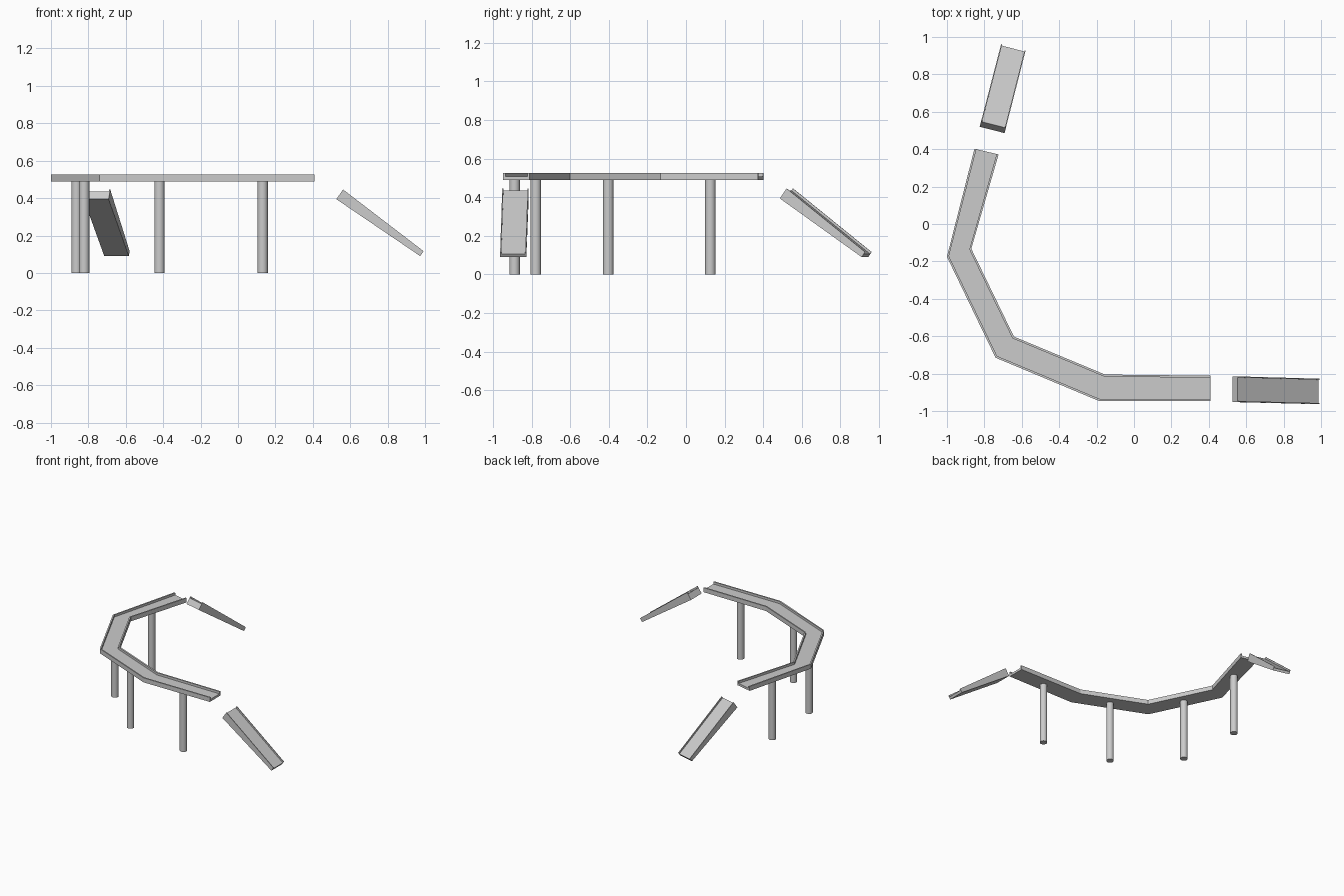
import bpy, bmesh
from mathutils import Vector

if "Cube" in bpy.data.objects:
    bpy.data.objects.remove(bpy.data.objects["Cube"])


def channel(name, stations, wall):
    """Loft a U-shaped section; station = (outer, inner, up, floor, rail)."""
    bm = bmesh.new()
    rings = []
    for o, i, up, floor, rail in stations:
        o, i = Vector(o), Vector(i)
        t = wall / 0.136
        a, b = o.lerp(i, t), i.lerp(o, t)
        pts = [o, i, i + up * rail, b + up * rail, b + up * floor,
               a + up * floor, a + up * rail, o + up * rail]
        rings.append([bm.verts.new(p) for p in pts])
    for r, s in zip(rings, rings[1:]):
        for k in range(8):
            n = (k + 1) % 8
            bm.faces.new((r[k], r[n], s[n], s[k]))
    # end caps: floor slab and the two rails, sharing the section corners
    for r in (rings[0], rings[-1]):
        for q in ((0, 1, 4, 5), (1, 2, 3, 4), (0, 5, 6, 7)):
            bm.faces.new([r[k] for k in q])
    bmesh.ops.recalc_face_normals(bm, faces=bm.faces)
    me = bpy.data.meshes.new(name)
    bm.to_mesh(me)
    bm.free()
    ob = bpy.data.objects.new(name, me)
    bpy.context.collection.objects.link(ob)
    return ob


def ramp(name, top, low):
    """Tapered sloping channel from a top edge to a low edge (outer, inner)."""
    d = Vector(low[0]) - Vector(top[0])
    up = d.cross(Vector(top[1]) - Vector(top[0])).normalized()
    if up.z < 0:
        up = -up
    channel(name, [(*top, up, 0.050, 0.063), (*low, up, 0.020, 0.032)], 0.006)


# Curved deck: outer and inner edge points
Z = Vector((0, 0, 1))
outer = [(0.41, -0.947), (-0.185, -0.947), (-0.74, -0.715), (-1.0, -0.175), (-0.853, 0.402)]
inner = [(0.41, -0.811), (-0.155, -0.805), (-0.642, -0.602), (-0.87, -0.132), (-0.724, 0.372)]
channel("deck", [((*o, 0.49), (*i, 0.49), Z, 0.018, 0.036)
                 for o, i in zip(outer, inner)], 0.011)

# Sloping ramps beyond each deck end
ramp("right_ramp",
     [(0.526, -0.952, 0.394), (0.526, -0.815, 0.394)],
     [(0.974, -0.963, 0.09), (0.974, -0.827, 0.09)])
ramp("back_ramp",
     [(-0.825, 0.52, 0.394), (-0.692, 0.486, 0.394)],
     [(-0.715, 0.944, 0.09), (-0.584, 0.910, 0.09)])

# Round pillars under each deck span
for n, (x, y) in enumerate([(0.132, -0.888), (-0.42, -0.778), (-0.822, -0.403), (-0.863, 0.126)]):
    bpy.ops.mesh.primitive_cylinder_add(vertices=32, radius=0.0275, depth=0.495,
                                        location=(x, y, 0.2475))
    bpy.context.object.name = f"pillar_{n + 1}"
    bpy.ops.object.shade_smooth_by_angle()
